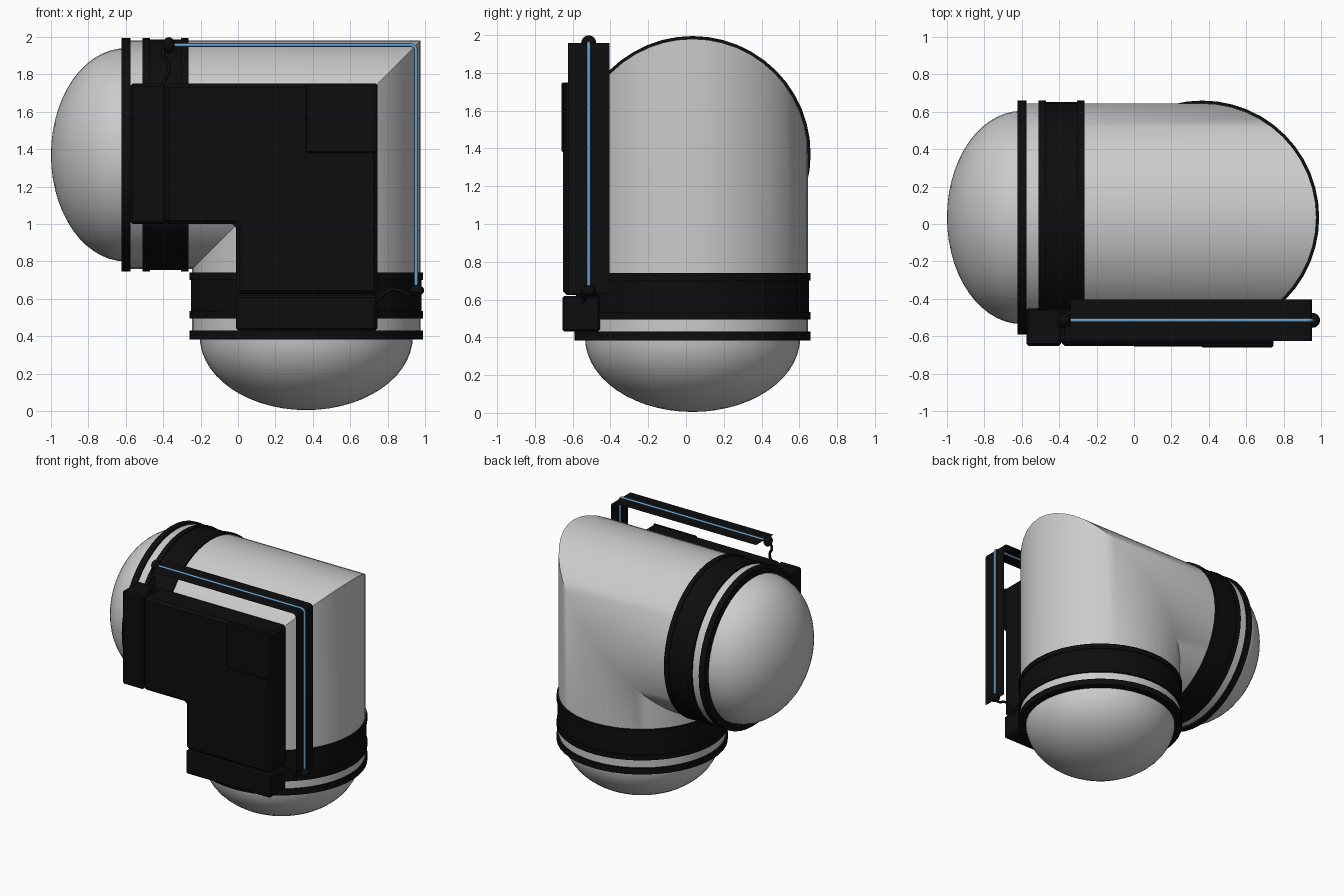
import bpy, bmesh, math
from mathutils import Vector, Matrix

if "Cube" in bpy.data.objects:
    bpy.data.objects.remove(bpy.data.objects["Cube"])

CX, CY, CZ, R = 0.365, 0.035, 1.37, 0.61   # elbow centre and pipe radius
SEG = 48


def material(name, rgb):
    m = bpy.data.materials.new(name)
    m.diffuse_color = (*rgb, 1)
    m.use_nodes = True
    m.node_tree.nodes["Principled BSDF"].inputs["Base Color"].default_value = m.diffuse_color
    return m


GREY = material("light grey", (0.6, 0.6, 0.6))
BLACK = material("black", (0.004, 0.004, 0.004))
BLUE = material("blue", (0.13, 0.36, 0.65))


def finish(bm, name, mat, smooth=True, normals=True):
    if normals:
        bmesh.ops.recalc_face_normals(bm, faces=bm.faces)
    me = bpy.data.meshes.new(name)
    bm.to_mesh(me)
    bm.free()
    me.materials.append(mat)
    ob = bpy.data.objects.new(name, me)
    bpy.context.collection.objects.link(ob)
    if smooth:
        bpy.ops.object.select_all(action='DESELECT')
        bpy.context.view_layer.objects.active = ob
        ob.select_set(True)
        bpy.ops.object.shade_smooth_by_angle(angle=math.radians(40))
    return ob


def loft(bm, rings, closed=False):
    rows = [[bm.verts.new(p) for p in ring] for ring in rings]
    pairs = list(zip(rows, rows[1:])) + ([(rows[-1], rows[0])] if closed else [])
    for a, b in pairs:
        for i in range(len(a)):
            j = (i + 1) % len(a)
            bm.faces.new((a[i], a[j], b[j], b[i]))
    return rows


def circle(place):
    # place(offset, y) turns a point of the pipe section into a 3D point
    return [place(math.cos(t), math.sin(t)) for t in
            (2 * math.pi * i / SEG for i in range(SEG))]


def section(axis, pos, r):
    if axis == 'x':
        return circle(lambda c, s: (pos, CY + r * s, CZ + r * c))
    return circle(lambda c, s: (CX + r * c, CY + r * s, pos))


# Mitred elbow pipe
bm = bmesh.new()
mitre = circle(lambda c, s: (CX + R * c, CY + R * s, CZ + R * c))
rows = loft(bm, [section('x', -0.6, R), mitre, section('z', 0.4, R)])
bm.faces.new(rows[0])
bm.faces.new(rows[-1])
finish(bm, "elbow_pipe", GREY)


def ring(name, axis, profile):
    bm = bmesh.new()
    loft(bm, [section(axis, p, r) for p, r in profile], closed=True)
    finish(bm, name, BLACK)


def band_profile(a, b):
    lip, lo, hi, inner = 0.04, 0.617, 0.625, 0.6
    return [(a, inner), (a, hi), (a + lip, hi), (a + lip, lo), (b - lip, lo),
            (b - lip, hi), (b, hi), (b, inner)]


# Clamp bands and end rings on both arms
for arm, axis, band, end in (("side", 'x', (-0.51, -0.265), (-0.622, -0.575)),
                             ("lower", 'z', (0.495, 0.74), (0.382, 0.43))):
    ring(arm + "_clamp_band", axis, band_profile(*band))
    ring(arm + "_end_ring", axis, [(end[0], 0.55), (end[0], 0.625),
                                   (end[1], 0.625), (end[1], 0.55)])


# Domed end caps
def dome(name, axis, base, depth, r=0.57):
    bm = bmesh.new()
    n = 14
    rings = [section(axis, base - depth * math.sin(a), r * math.cos(a))
             for a in (i * math.pi / 2 / n for i in range(n))]
    rows = loft(bm, rings)
    tip = bm.verts.new((base - depth, CY, CZ) if axis == 'x' else (CX, CY, base - depth))
    last = rows[-1]
    for i in range(SEG):
        bm.faces.new((last[i], last[(i + 1) % SEG], tip))
    finish(bm, name, GREY)


dome("side_dome", 'x', -0.6, 0.4)
dome("lower_dome", 'z', 0.4, 0.395)


# Front equipment casing
def prism(name, outline, y0, y1, bevel=0.012):
    bm = bmesh.new()
    f = bm.faces.new([bm.verts.new((x, y0, z)) for x, z in outline])
    ext = bmesh.ops.extrude_face_region(bm, geom=[f])
    bmesh.ops.translate(bm, vec=(0, y1 - y0, 0),
                        verts=[v for v in ext["geom"] if isinstance(v, bmesh.types.BMVert)])
    ob = finish(bm, name, BLACK, smooth=False)
    mod = ob.modifiers.new("soft_edges", 'BEVEL')
    mod.width, mod.segments = bevel, 1
    return ob


def rect(x0, x1, z0, z1):
    return [(x0, z0), (x1, z0), (x1, z1), (x0, z1)]


prism("main_casing", [(-0.39, 1.0), (-0.01, 1.0), (-0.01, 0.625), (0.745, 0.625),
                      (0.745, 1.75), (-0.39, 1.75)], -0.652, -0.44, 0.02)
prism("side_casing_end", rect(-0.575, -0.39, 1.0, 1.75), -0.652, -0.45)
prism("lower_casing_end", rect(-0.01, 0.745, 0.43, 0.62), -0.655, -0.455)
prism("corner_cover", rect(0.36, 0.745, 1.38, 1.75), -0.66, -0.64, 0.008)


# Thin bent guard strip around the light tube
def corner_path(start_x, end_z, x, z, r, n=6):
    arc = [(x - r + r * math.sin(a), z - r + r * math.cos(a))
           for a in (i * math.pi / 2 / n for i in range(n + 1))]
    return [(start_x, z)] + arc + [(x, end_z)]


bm = bmesh.new()
path = corner_path(-0.34, 0.63, 0.952, 1.957, 0.03)
front, back = ([bm.verts.new((x, y, z)) for x, z in path] for y in (-0.625, -0.405))
for i in range(len(path) - 1):
    bm.faces.new((front[i], front[i + 1], back[i + 1], back[i]))
finish(bm, "guard_strip", BLACK, normals=False)


# Light tube and cables
def tube(name, points, r, mat, kind='POLY'):
    cu = bpy.data.curves.new(name, 'CURVE')
    cu.dimensions = '3D'
    cu.bevel_depth, cu.bevel_resolution = r, 2
    cu.use_fill_caps = True
    sp = cu.splines.new(kind)
    sp.points.add(len(points) - 1)
    for p, co in zip(sp.points, points):
        p.co = (*co, 1)
    if kind == 'NURBS':
        sp.use_endpoint_u = True
        sp.order_u = 3
        sp.resolution_u = 6
    cu.materials.append(mat)
    ob = bpy.data.objects.new(name, cu)
    bpy.context.collection.objects.link(ob)


TY = -0.515
tube("light_tube", [(x, TY, z) for x, z in corner_path(-0.36, 0.66, 0.952, 1.957, 0.03)],
     0.01, BLUE)
tube("side_cable", [(-0.37, TY, 1.96), (-0.42, TY, 1.92), (-0.36, TY - 0.02, 1.84),
                    (-0.385, TY - 0.03, 1.78), (-0.41, TY - 0.03, 1.73)], 0.01, BLACK, 'NURBS')
tube("lower_cable", [(0.955, TY, 0.645), (0.93, TY, 0.61), (0.84, TY, 0.66),
                     (0.78, TY - 0.02, 0.63), (0.73, TY - 0.03, 0.58)], 0.01, BLACK, 'NURBS')


# Tube end plugs
for name, loc, scale in (("side_tube_plug", (-0.37, TY, 1.957), (0.032, 0.04, 0.042)),
                         ("lower_tube_plug", (0.955, TY, 0.645), (0.04, 0.04, 0.03))):
    bm = bmesh.new()
    bmesh.ops.create_uvsphere(bm, u_segments=16, v_segments=10, radius=1,
                              matrix=Matrix.Translation(Vector(loc)) @ Matrix.Diagonal((*scale, 1)))
    finish(bm, name, BLACK)
